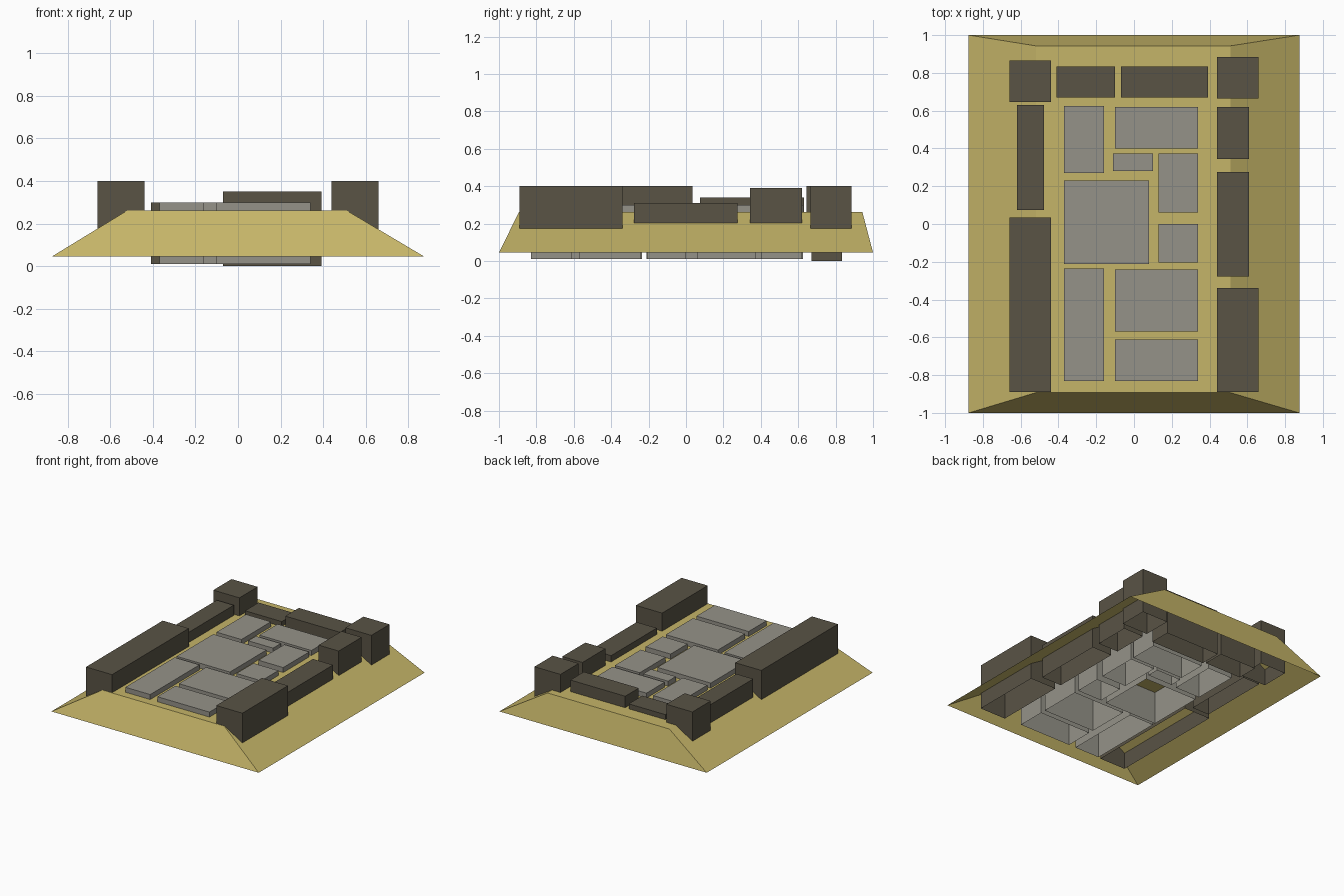
import bpy, bmesh

if "Cube" in bpy.data.objects:
    bpy.data.objects.remove(bpy.data.objects["Cube"])


def material(name, rgb):
    m = bpy.data.materials.new(name)
    m.diffuse_color = (*rgb, 1)
    m.use_nodes = True
    m.node_tree.nodes["Principled BSDF"].inputs["Base Color"].default_value = m.diffuse_color
    return m


sand = material("sand", (0.56, 0.46, 0.138))
dark = material("dark_stone", (0.10, 0.087, 0.06))
grey = material("grey_stone", (0.30, 0.29, 0.25))


def shell(name, bottom, top, z0, z1, mat):
    """Open-bottomed block between two rectangles (x0, x1, y0, y1)."""
    bm = bmesh.new()
    rings = []
    for (x0, x1, y0, y1), z in ((bottom, z0), (top, z1)):
        rings.append([bm.verts.new((x, y, z))
                      for x, y in ((x0, y0), (x1, y0), (x1, y1), (x0, y1))])
    low, high = rings
    for i in range(4):
        j = (i + 1) % 4
        bm.faces.new((low[i], low[j], high[j], high[i]))
    bm.faces.new(high)
    me = bpy.data.meshes.new(name)
    bm.to_mesh(me)
    bm.free()
    me.materials.append(mat)
    ob = bpy.data.objects.new(name, me)
    bpy.context.collection.objects.link(ob)


# Sloped earth mound
shell("mound", (-0.875, 0.875, -1, 1), (-0.52, 0.51, -0.893, 0.943), 0.045, 0.262, sand)

# Border wall blocks: x0, x1, y0, y1, bottom, top
walls = {
    "wall_left_front": (-0.66, -0.44, -0.89, 0.035, 0.05, 0.40),
    "wall_left_middle": (-0.62, -0.477, 0.075, 0.63, 0.05, 0.34),
    "wall_left_back": (-0.66, -0.44, 0.645, 0.865, 0.05, 0.40),
    "wall_back_left": (-0.41, -0.10, 0.67, 0.833, 0.01, 0.30),
    "wall_back_right": (-0.07, 0.393, 0.67, 0.833, 0.0, 0.35),
    "wall_right_back": (0.44, 0.66, 0.665, 0.885, 0.05, 0.40),
    "wall_right_upper": (0.44, 0.61, 0.343, 0.62, 0.05, 0.39),
    "wall_right_middle": (0.44, 0.61, -0.277, 0.275, 0.05, 0.31),
    "wall_right_front": (0.44, 0.66, -0.89, -0.34, 0.05, 0.40),
}
for name, (x0, x1, y0, y1, z0, z1) in walls.items():
    shell(name, (x0, x1, y0, y1), (x0, x1, y0, y1), z0, z1, dark)

# Paving slabs
slabs = [
    (-0.37, -0.16, 0.27, 0.625), (-0.10, 0.34, 0.40, 0.62),
    (-0.11, 0.10, 0.28, 0.373), (0.13, 0.34, 0.06, 0.373),
    (-0.37, 0.08, -0.212, 0.23), (0.13, 0.34, -0.205, 0.0),
    (-0.37, -0.16, -0.83, -0.235), (-0.10, 0.34, -0.57, -0.242),
    (-0.10, 0.34, -0.83, -0.612),
]
for i, r in enumerate(slabs, 1):
    shell(f"paving_slab_{i}", r, r, 0.01, 0.30, grey)
